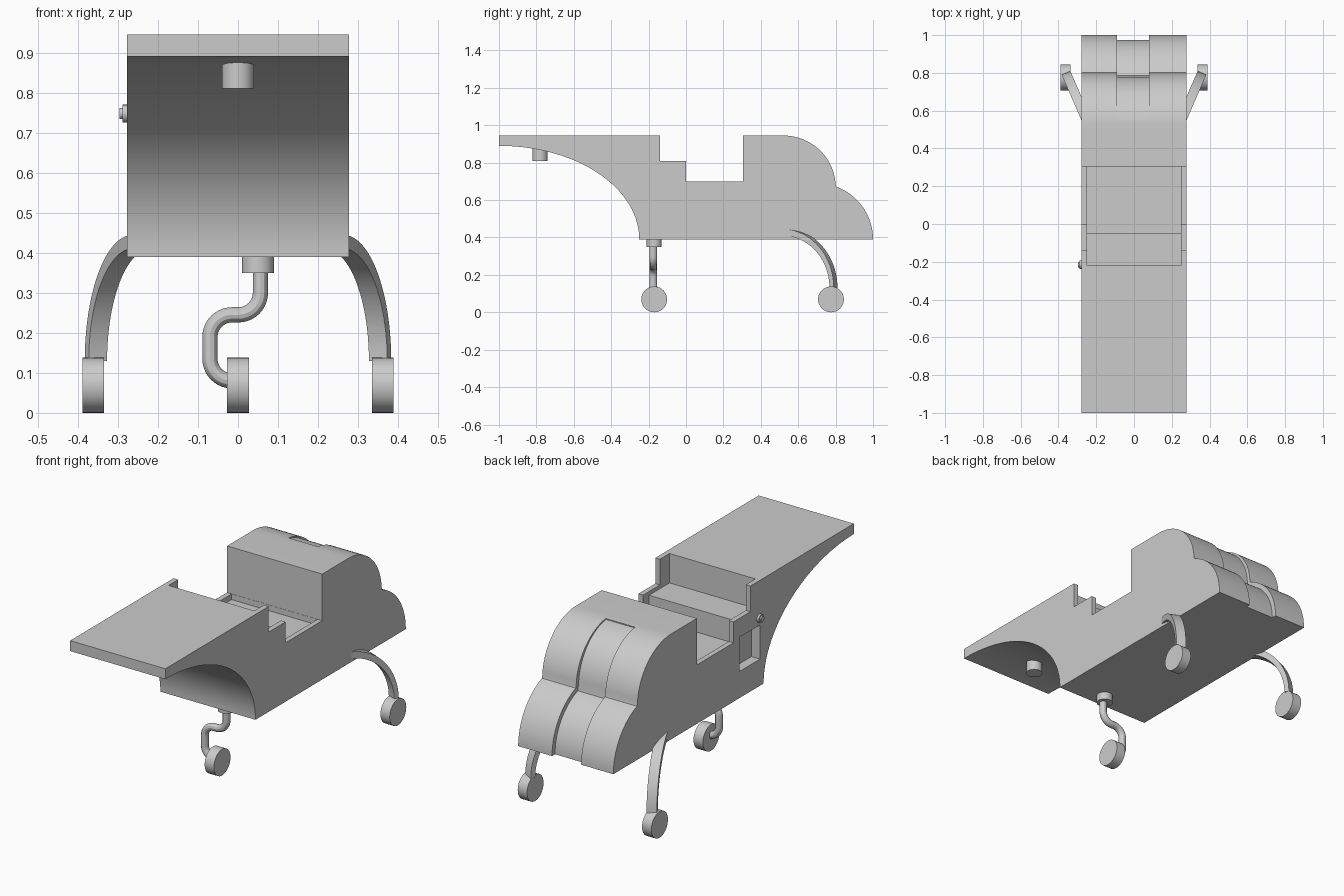
import bpy, bmesh
from math import sin, cos, radians

cube = bpy.data.objects.get("Cube")
if cube:
    bpy.data.objects.remove(cube, do_unlink=True)

grey = bpy.data.materials.new("plain grey")
grey.use_nodes = True
grey.diffuse_color = (0.6, 0.6, 0.6, 1)
grey.node_tree.nodes["Principled BSDF"].inputs["Base Color"].default_value = (0.6, 0.6, 0.6, 1)


def arc(cx, cy, rx, ry, start, end, steps=20):
    """Points along an elliptical arc, angles in degrees."""
    angles = [radians(start + (end - start) * i / steps) for i in range(steps + 1)]
    return [(cx + rx * cos(a), cy + ry * sin(a)) for a in angles]


def finish(obj):
    obj.data.materials.clear()
    obj.data.materials.append(grey)
    bpy.ops.object.select_all(action='DESELECT')
    obj.select_set(True)
    bpy.context.view_layer.objects.active = obj
    bpy.ops.object.shade_smooth_by_angle(angle=radians(30))
    return obj


def prism(name, outline, x0, x1):
    """Side outline in (y, z) extruded from x0 to x1."""
    bm = bmesh.new()
    face = bm.faces.new([bm.verts.new((x0, y, z)) for y, z in outline])
    out = bmesh.ops.extrude_face_region(bm, geom=[face])
    verts = [v for v in out["geom"] if isinstance(v, bmesh.types.BMVert)]
    bmesh.ops.translate(bm, verts=verts, vec=(x1 - x0, 0, 0))
    bmesh.ops.recalc_face_normals(bm, faces=bm.faces)
    mesh = bpy.data.meshes.new(name)
    bm.to_mesh(mesh)
    bm.free()
    obj = bpy.data.objects.new(name, mesh)
    bpy.context.collection.objects.link(obj)
    return obj


def cylinder(name, loc, radius, depth, along_x=False):
    bpy.ops.mesh.primitive_cylinder_add(
        vertices=40, radius=radius, depth=depth, location=loc,
        rotation=(0, radians(90) if along_x else 0, 0))
    obj = bpy.context.object
    obj.name = name
    return finish(obj)


def cut(obj, cutter):
    cutter.hide_render = True
    mod = obj.modifiers.new("cut", 'BOOLEAN')
    mod.operation = 'DIFFERENCE'
    mod.solver = 'EXACT'
    mod.object = cutter
    bpy.context.view_layer.objects.active = obj
    bpy.ops.object.modifier_apply(modifier=mod.name)
    bpy.data.objects.remove(cutter, do_unlink=True)


# Body: swept nose, stepped opening and double-bulged back
HALF = 0.277
outline = [(-1, 0.945), (-0.14, 0.945), (-0.14, 0.81), (0, 0.81),
           (0, 0.70), (0.305, 0.70), (0.305, 0.945)]
outline += arc(0.52, 0.67, 0.28, 0.275, 90, 3)
outline += arc(0.70, 0.39, 0.30, 0.30, 70, 0)
outline += arc(-1, 0.39, 0.75, 0.50, 0, 90, 40)
body = prism("body", outline, -HALF, HALF)

# Hollow with a shelf behind thin side walls
cut(body, prism("hollow_cutter", [(-0.22, 1.1), (-0.22, 0.79), (-0.05, 0.79),
                                  (-0.05, 0.67), (0.304, 0.67), (0.304, 1.1)], -0.25, 0.25))

# Recessed centre strip on the back
groove = [(0.55, 1.1)] + arc(0.52, 0.67, 0.26, 0.27, 83, 3)
groove += arc(0.70, 0.39, 0.275, 0.275, 72, 0) + [(0.975, 0.3), (1.2, 0.3), (1.2, 1.1)]
cut(body, prism("groove_cutter", groove, -0.09, 0.08))

# Side recess
cut(body, prism("recess_cutter", [(-0.22, 0.53), (-0.05, 0.53), (-0.05, 0.71), (-0.22, 0.71)],
                -0.4, -HALF + 0.05))
finish(body)

# Side knob, nose peg and caster socket
cylinder("side_knob_base", (-0.277, -0.215, 0.748), 0.022, 0.024, True)
cylinder("side_knob_tip", (-0.28, -0.215, 0.748), 0.014, 0.032, True)
cylinder("nose_peg", (0, -0.78, 0.85), 0.04, 0.08)
cylinder("caster_socket", (0.05, -0.17, 0.372), 0.04, 0.045)

# Bent caster tube
path = [(0.056, 0.37)] + arc(0.001, 0.30, 0.055, 0.055, 0, -90, 10)
path += arc(-0.015, 0.19, 0.055, 0.055, 90, 180, 10)
path += arc(-0.015, 0.135, 0.055, 0.055, 180, 270, 10)
curve = bpy.data.curves.new("caster_tube", 'CURVE')
curve.dimensions = '3D'
curve.bevel_depth = 0.019
curve.bevel_resolution = 4
curve.use_fill_caps = True
spline = curve.splines.new('POLY')
spline.points.add(len(path) - 1)
for point, (x, z) in zip(spline.points, path):
    point.co = (x, -0.175, z, 1)
tube = bpy.data.objects.new("caster_tube", curve)
bpy.context.collection.objects.link(tube)
bpy.ops.object.select_all(action='DESELECT')
tube.select_set(True)
bpy.context.view_layer.objects.active = tube
bpy.ops.object.convert(target='MESH')
finish(bpy.context.object)

# Wheels and curved rear legs
cylinder("front_wheel", (0, -0.17, 0.069), 0.069, 0.054, True)
for name, side in (("left", 1), ("right", -1)):
    cylinder(name + "_rear_wheel", (side * 0.362, 0.775, 0.069), 0.069, 0.054, True)
    blade = arc(-0.30, 0.13, 0.30, 0.315, 0, 90) + arc(-0.30, 0.13, 0.275, 0.28, 90, 0)
    leg = prism(name + "_rear_leg", blade, -0.025, 0.025)
    leg.location = (side * 0.36, 0.80, 0)
    leg.rotation_euler.z = -side * radians(23.5)
    finish(leg)
